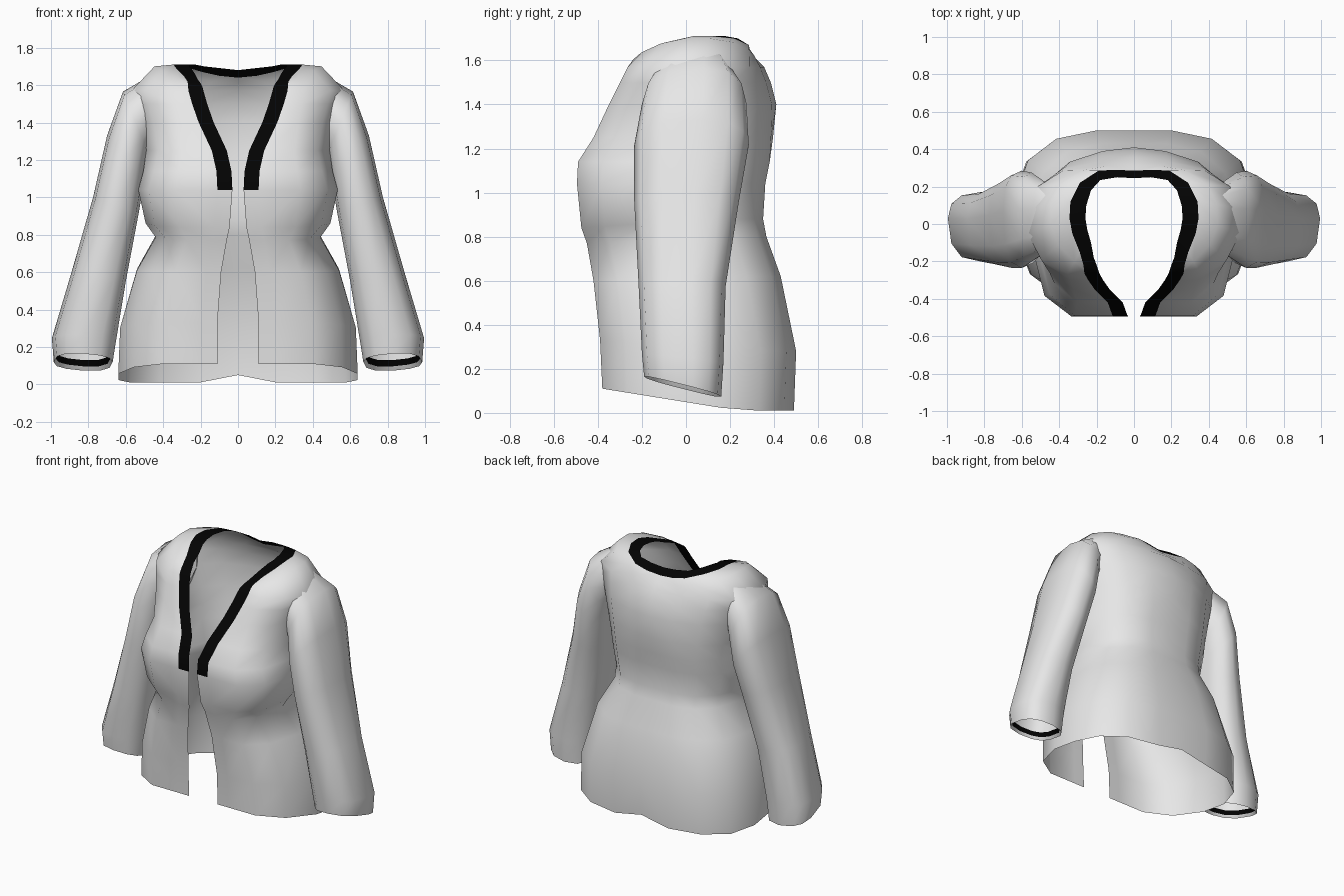
import bpy
import math
from mathutils import Vector

cube = bpy.data.objects.get("Cube")
if cube:
    bpy.data.objects.remove(cube)


def make_material(name, value):
    mat = bpy.data.materials.new(name)
    mat.use_nodes = True
    color = (value, value, value, 1)
    mat.diffuse_color = color
    shader = mat.node_tree.nodes["Principled BSDF"]
    shader.inputs["Base Color"].default_value = color
    shader.inputs["Roughness"].default_value = 0.8
    return mat


materials = [make_material("pale_fabric", 0.8), make_material("black_trim", 0.001)]


def loft(name, rows, closed=False, flip=False, is_trim=None):
    """Skin a list of equal-length point rows with quads."""
    count = len(rows[0])
    verts = [point for row in rows for point in row]
    faces, trims = [], []
    for i in range(len(rows) - 1):
        for j in range(count if closed else count - 1):
            k = (j + 1) % count
            low, high = i * count, (i + 1) * count
            face = [low + j, low + k, high + k, high + j]
            faces.append(face[::-1] if flip else face)
            trims.append(bool(is_trim(i, j)))
    mesh = bpy.data.meshes.new(name)
    mesh.from_pydata(verts, [], faces)
    for mat in materials:
        mesh.materials.append(mat)
    for poly, trim in zip(mesh.polygons, trims):
        poly.material_index = int(trim)
    obj = bpy.data.objects.new(name, mesh)
    bpy.context.collection.objects.link(obj)
    bpy.ops.object.select_all(action="DESELECT")
    obj.select_set(True)
    bpy.context.view_layer.objects.active = obj
    bpy.ops.object.shade_smooth_by_angle(angle=math.radians(60))
    return obj


# Half cross-section of the body, from the front edge round to the back centre
SIDE = [0, 0, .62, .87, 1, 1, .9, .66, .32, 0]
DEPTH = [0, 0, 0, .13, .38, .62, .82, .95, 1, 1]
BULGE = [0, 0, .6, 1, .9, .2, 0, 0, 0, 0]
BAND = 0.08


def body_row(z_front, z_back, gap, width, front, back, bust=0, peak=0):
    """Bust pushes the front side outward; peak slopes the back from its centre."""
    row = []
    for j, (side, depth, bulge) in enumerate(zip(SIDE, DEPTH, BULGE)):
        x = gap + BAND * j if j < 2 else width * side + bust * bulge
        y = front + (back - peak * x - front) * depth
        z = z_front + (z_back - z_front) * min(1, depth * 1.4)
        row.append(Vector((x, y, z)))
    return row


# Hem, hips, waist, bust, chest and shoulders
body = [body_row(*values) for values in (
    (.11, .01, .11, .64, -.38, .49),
    (.33, .28, .11, .63, -.39, .5),
    (.6, .62, .09, .54, -.42, .43),
    (.77, .8, .06, .44, -.45, .365),
    (.84, .88, .045, .44, -.475, .35, .06),
    (1.04, 1.04, .03, .47, -.495, .36, .07),
    (1.14, 1.14, .035, .47, -.49, .38, .04),
    (1.25, 1.25, .06, .49, -.42, .395, 0, .06),
    (1.4, 1.4, .13, .52, -.35, .41, 0, .12),
    (1.5, 1.5, .165, .55, -.3, .385, 0, .12),
    (1.57, 1.57, .185, .57, -.265, .355, 0, .1),
)]

# The hem lifts a little at the back centre
body[0][-1].z += 0.04

# Neckline: outer and inner edge of the trim
neck_outer = [Vector(p) for p in (
    (.19, -.25, 1.59), (.27, -.22, 1.62), (.29, -.15, 1.65), (.33, -.05, 1.69),
    (.345, .03, 1.71), (.34, .12, 1.71), (.29, .22, 1.7), (.19, .285, 1.67),
    (.1, .29, 1.65), (0, .285, 1.64))]
neck_inner = [Vector(p) for p in (
    (.2, -.22, 1.61), (.215, -.18, 1.63), (.23, -.1, 1.66), (.25, -.03, 1.69),
    (.26, .03, 1.7), (.255, .1, 1.71), (.23, .18, 1.71), (.18, .235, 1.7),
    (.09, .25, 1.69), (0, .245, 1.68))]

# Rounded row between the shoulder points and the neck
shoulder = []
for j, (low, high) in enumerate(zip(body[-1], neck_outer)):
    point = low.lerp(high, 0.55)
    point.z += 0.055 * math.sin(math.pi * j / 9) ** 2
    shoulder.append(point)
bust_row = 5
body += [shoulder, neck_outer, neck_inner]
last = len(body) - 2

jacket = loft("jacket_body", body,
              is_trim=lambda i, j: i == last or (j == 0 and i >= bust_row))
mirror = jacket.modifiers.new("Mirror", "MIRROR")
mirror.use_clip = True
mirror.merge_threshold = 0.002


# Sleeve rings: inner x and z, outer x and z, front and back y, tilt
SLEEVE = (
    (.44, 1.34, .47, 1.65, -.14, .21, 0),
    (.48, 1.24, .615, 1.565, -.2, .275, 0),
    (.5, 1.1, .7, 1.33, -.235, .285, 0),
    (.53, .92, .775, 1, -.235, .24, 0),
    (.6, .55, .89, .6, -.215, .18, 0),
    (.65, .24, .995, .25, -.2, .17, .1),
    (.67, .105, .985, .125, -.19, .16, .26),
)
SIDES = 12


def boxy(value):
    return math.copysign(abs(value) ** 0.8, value)


def sleeve_ring(sign, x_in, z_in, x_out, z_out, front, back, tilt):
    ring = []
    for n in range(SIDES):
        angle = 2 * math.pi * n / SIDES
        across, along = boxy(math.cos(angle)), boxy(math.sin(angle))
        reach = (1 + across) / 2
        y = (front + back) / 2 + (back - front) / 2 * along + 0.045 * across * (1 - abs(along))
        x = x_in + (x_out - x_in) * reach
        z = z_in + (z_out - z_in) * reach - tilt * y
        ring.append(Vector((sign * x, y, z)))
    return ring


def turned_in(ring, scale, lift):
    centre = sum(ring, Vector()) / len(ring)
    return [centre + (p - centre) * scale + Vector((0, 0, lift)) for p in ring]


# Sleeves with a turned-in cuff and dark lining strip
for name, sign in (("left_sleeve", 1), ("right_sleeve", -1)):
    rings = [sleeve_ring(sign, *values) for values in SLEEVE]
    cuff = rings[-1]
    rings += [turned_in(cuff, .93, .02), turned_in(cuff, .86, .05)]
    lining = len(rings) - 2
    loft(name, rings, closed=True, flip=sign > 0,
         is_trim=lambda i, j: i == lining)
